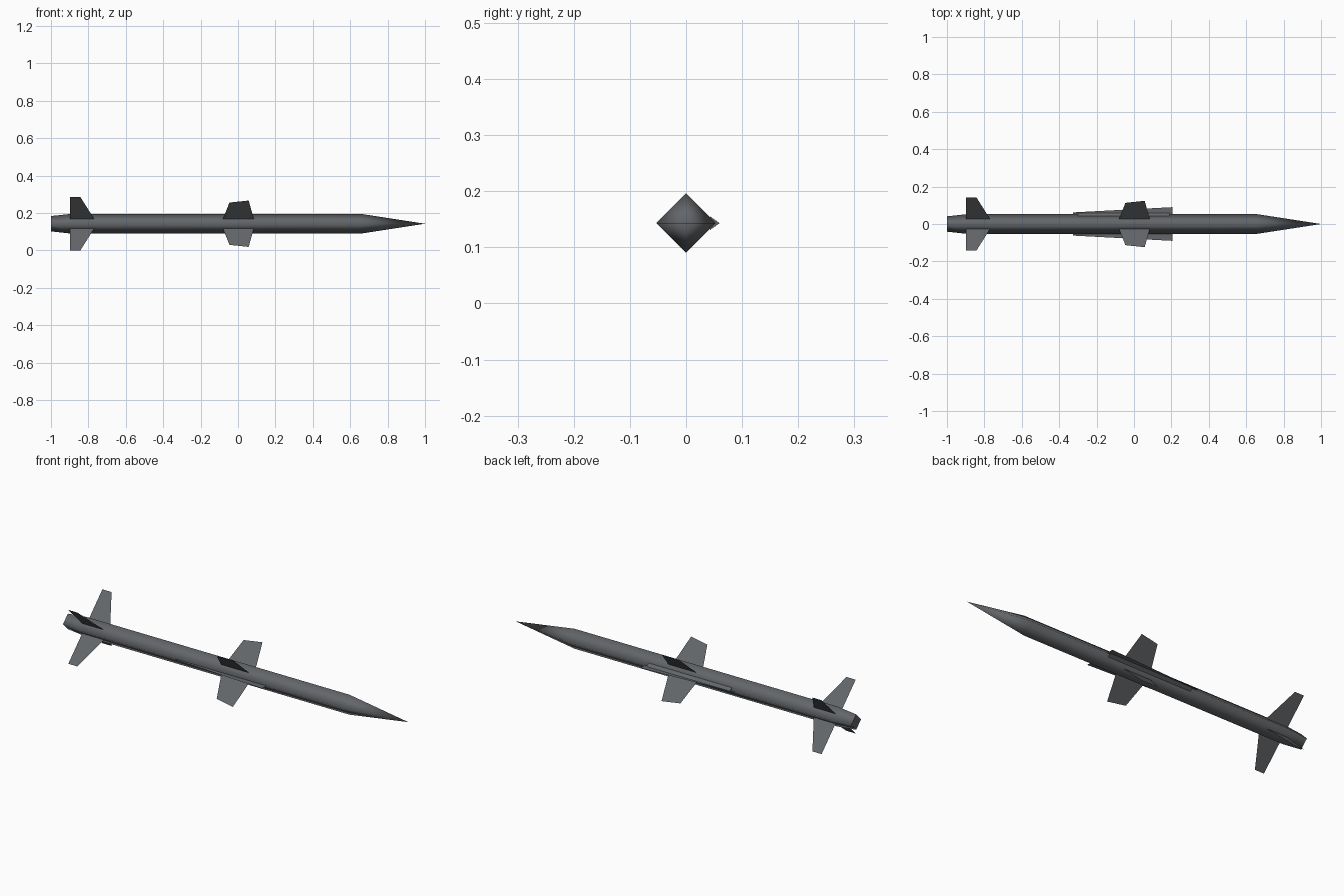
import bpy, math

if "Cube" in bpy.data.objects:
    bpy.data.objects.remove(bpy.data.objects["Cube"])

CZ = 0.143  # height of the body axis

grey = bpy.data.materials.new("dark_grey")
grey.diffuse_color = (0.125, 0.133, 0.142, 1)
grey.use_nodes = True
grey.node_tree.nodes["Principled BSDF"].inputs["Base Color"].default_value = grey.diffuse_color


def make(name, verts, faces):
    mesh = bpy.data.meshes.new(name)
    mesh.from_pydata(verts, [], faces)
    mesh.materials.append(grey)
    obj = bpy.data.objects.new(name, mesh)
    bpy.context.collection.objects.link(obj)
    return obj


# Body: four-sided, smooth-shaded tube with tapered tail and pointed nose
rings = [(-1.0, 0.041), (-0.89, 0.053), (0.655, 0.053)]
verts = [(x, r * math.cos(i * math.pi / 2), CZ + r * math.sin(i * math.pi / 2))
         for x, r in rings for i in range(4)]
tip = len(verts)
verts.append((1.0, 0, CZ))
faces = [(3, 2, 1, 0)]
for k in range(2):
    for i in range(4):
        j = (i + 1) % 4
        faces.append((4 * k + i, 4 * k + j, 4 * k + 4 + j, 4 * k + 4 + i))
faces += [(8 + i, 8 + (i + 1) % 4, tip) for i in range(4)]
body = make("body", verts, faces)
for p in body.data.polygons:
    p.use_smooth = p.index > 0  # flat tail cap

# Fins: thin sheets on the four diagonals, outline as (x, diagonal offset)
outlines = {
    "middle_fin": [(-0.081, 0.024), (-0.046, 0.113), (0.057, 0.124), (0.085, 0.024)],
    "tail_fin": [(-0.897, 0.024), (-0.897, 0.143), (-0.843, 0.143), (-0.768, 0.024)],
}
for name, outline in outlines.items():
    for sy in (-1, 1):
        for sz in (-1, 1):
            pts = [(x, sy * d, CZ + sz * d) for x, d in outline]
            make(name, pts if sy * sz > 0 else pts[::-1], [(0, 1, 2, 3)])

# Strakes: thin horizontal sheets along both sides
for s in (-1, 1):
    make("strake", [(-0.325, s * 0.045, CZ), (-0.325, s * 0.062, CZ),
                    (0.205, s * 0.09, CZ), (0.205, s * 0.045, CZ)], [(0, 1, 2, 3)])

# Cable cover: small ridge on the +y side
section = [(0.043, -0.012), (0.06, 0), (0.043, 0.012)]
make("cable_cover", [(x, y, CZ + z) for x in (-0.3, 0.19) for y, z in section],
     [(2, 1, 0), (3, 4, 5), (0, 1, 4, 3), (1, 2, 5, 4), (2, 0, 3, 5)])
